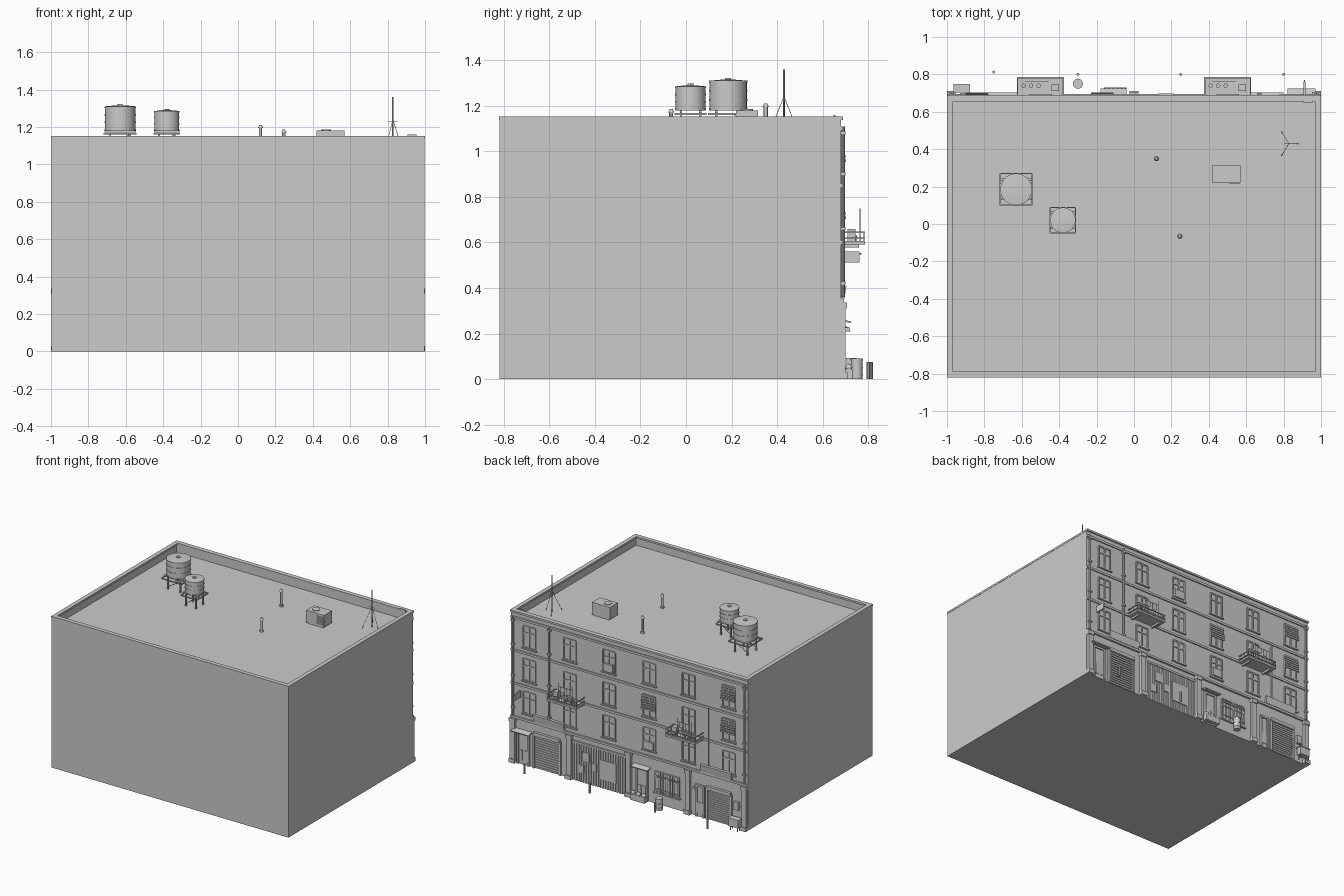
import bpy, bmesh, math
from mathutils import Vector, Matrix

if "Cube" in bpy.data.objects:
    bpy.data.objects.remove(bpy.data.objects["Cube"])

parts = {}
def bm_of(name):
    return parts.setdefault(name, bmesh.new())

def box(name, x0, x1, y0, y1, z0, z1, rx=0):
    c = Vector(((x0+x1)/2, (y0+y1)/2, (z0+z1)/2))
    m = Matrix.Translation(c) @ Matrix.Rotation(rx, 4, 'X') @ Matrix.Diagonal((x1-x0, y1-y0, z1-z0, 1))
    return bmesh.ops.create_cube(bm_of(name), size=1, matrix=m)['verts']

def rod(name, a, b, r, n=8, r2=None):
    a, b = Vector(a), Vector(b)
    d = b - a
    m = Matrix.Translation((a+b)/2) @ d.to_track_quat('Z', 'Y').to_matrix().to_4x4()
    bmesh.ops.create_cone(bm_of(name), cap_ends=True, segments=n, radius1=r,
                          radius2=r if r2 is None else r2, depth=d.length, matrix=m)

W = 0.68       # street wall plane
ROOF = 1.08

# Main block with sunken roof inside the parapet
box('building_body', -0.998, 0.998, -0.818, W, 0, 1.15)
bm = bm_of('building_body')
top = max(bm.faces, key=lambda f: f.calc_center_median().z)
bmesh.ops.inset_region(bm, faces=[top], thickness=0.028)
low = bmesh.ops.extrude_discrete_faces(bm, faces=[top])['faces'][0]
bmesh.ops.translate(bm, verts=low.verts, vec=(0, 0, ROOF-1.15))

# Parapet coping
for y0, y1 in ((-0.82, -0.788), (0.655, 0.69)):
    box('parapet_coping', -1, 1, y0, y1, 1.138, 1.152)
for s in (-1, 1):
    box('parapet_coping', min(s, s*.968), max(s, s*.968), -0.788, 0.655, 1.138, 1.152)

# Facade string courses
for z, p in ((0.345, .014), (0.6, .008), (0.85, .008), (1.1, .008)):
    box('string_course', -0.998, 0.998, W, W+p, z-.008, z+.008)

# Windows: frame, panes, mullions and sill
def window(x, z, w=.1, h=.16, name='window'):
    y = W
    box(name+'_glass', x-w/2, x+w/2, y, y+.002, z-h/2, z+h/2)
    for s in (-1, 0, 1):
        cx = x + s*w/2
        box(name+'_frame', cx-.005, cx+.005, y, y+.009, z-h/2, z+h/2)
    for zz in (-h/2, h*.2, h/2):
        box(name+'_frame', x-w/2, x+w/2, y, y+.008, z+zz-.005, z+zz+.005)
    box(name+'_sill', x-w/2-.012, x+w/2+.012, y, y+.014, z-h/2-.012, z-h/2-.003)

COLS = (-.84, -.5, -.17, .17, .5, .84)
for x in COLS:
    for z in (.975, .725, .475):
        if z == .725 and abs(x) == .5:
            window(x, .705, .1, .18, 'balcony_door')
        else:
            window(x, z)

# Slatted sun blinds over some windows
for x, z in ((-.84, .975), (-.17, .725), (-.84, .725)):
    for i in range(6):
        box('window_blind', x-.06, x+.06, W+.008+.002*i, W+.013+.002*i, z+.068-i*.018, z+.08-i*.018)
# Wall units
for x, z in ((.17, .93), (-.17, .43)):
    box('wall_unit', x-.04, x+.04, W, W+.018, z-.03, z+.03)

# Balconies with railing, brackets, storage and drying rack
for x in (-.5, .5):
    box('balcony_slab', x-.125, x+.125, W, .785, .592, .606)
    for s in (-1, 1):
        box('balcony_bracket', x+s*.09-.006, x+s*.09+.006, W, .76, .578, .592)
    for z in (.618, .645):
        box('balcony_rail', x-.125, x+.125, .779, .785, z-.003, z+.003)
        for s in (-1, 1):
            box('balcony_rail', x+s*.122-.003, x+s*.122+.003, W, .785, z-.003, z+.003)
    for i in range(13):
        bx = x-.122+i*.244/12
        rod('balcony_rail', (bx, .782, .606), (bx, .782, .645), .002, 6)
    box('balcony_storage', x+.06, x+.1, .71, .745, .606, .66)
    for i in range(3):
        rod('plant_pot', (x-.09+i*.04, .74, .606), (x-.09+i*.04, .74, .63), .008, 8, .012)
    for s in (-.08, .04):
        rod('drying_rack', (x+s, .763, .606), (x+s, .763, .75), .002, 6)
    rod('drying_rack', (x-.08, .763, .72), (x+.04, .763, .72), .002, 6)
    box('laundry', x-.06, x-.025, .762, .764, .67, .72)
    box('laundry', x-.01, x+.025, .762, .764, .68, .72)

# Drain pipes with clips
for x in (-.975, .67, .975):
    rod('drain_pipe', (x, W+.009, .36), (x, W+.009, 1.11), .008, 10)
    for z in (.42, .66, .9, 1.08):
        box('pipe_clip', x-.012, x+.012, W, W+.02, z-.006, z+.006)
rod('drain_pipe', (-.67, W+.006, .36), (-.67, W+.006, .85), .005, 8)

# Ground floor pilasters and plinths
for x in (-.975, -.5, 0, .5, .975):
    box('pilaster', x-.02, x+.02, W, .70, 0, .33)
    box('pilaster_base', x-.024, x+.024, W, .71, 0, .03)
    box('pilaster_cap', x-.024, x+.024, W, .706, .31, .337)

# Roller shutters
for x, w, h in ((.69, .22, .26), (-.76, .2, .24)):
    for s in (-1, 1):
        box('shutter_frame', x+s*w/2-.008, x+s*w/2+.008, W, W+.014, 0, h)
    box('shutter_frame', x-w/2, x+w/2, W, W+.02, h-.01, h+.015)
    for i in range(14):
        z = (i+.5)*(h-.01)/14
        box('shutter_slats', x-w/2, x+w/2, W, W+.007, z-.006, z+.006)
# Shop signs
for x in (.67, -.74):
    box('shop_sign', x-.13, x+.13, W+.004, W+.02, .355, .41, -.15)
# Blade sign
box('blade_sign', .905, .917, .69, .762, .512, .56)
rod('blade_sign_arm', (.911, W, .55), (.911, .77, .55), .003, 6)

# Doors
for x in (.89, -.11, -.6):
    w = .09 if x > -.5 else .06
    box('street_door', x-w/2, x+w/2, W, W+.005, 0, .23)
    for s in (-1, 1):
        box('door_frame', x+s*w/2-.007, x+s*w/2+.007, W, W+.014, 0, .24)
        box('door_panel', x+s*w*.22-.013, x+s*w*.22+.013, W, W+.009, .03, .11)
    box('door_frame', x-w/2-.007, x+w/2+.007, W, W+.014, .23, .245)
box('door_canopy', -.18, -.04, W, .725, .25, .258, -.2)
box('door_canopy', .82, .97, W, .725, .25, .258, -.2)

# Corrugated boarding with posters
box('boarding', .025, .475, W, W+.004, 0, .3)
for i in range(22):
    x = .035 + i*.0205
    box('boarding_ribs', x-.005, x+.005, W, W+.01, 0, .29)
box('boarding_rail', .025, .475, W, W+.013, .285, .3)
for x, z, w, h in ((.17, .14, .13, .15), (.36, .2, .06, .07), (.29, .14, .04, .06), (.4, .1, .045, .06)):
    box('poster', x-w/2, x+w/2, W, W+.014, z-h/2, z+h/2)

# Barred shop window
window(-.32, .17, .2, .15, 'shop_window')
for i in range(10):
    x = -.41 + i*.02
    rod('shop_window_bars', (x, W+.012, .09), (x, W+.012, .25), .0025, 6)
for z in (.12, .22):
    rod('shop_window_bars', (-.42, W+.012, z), (-.22, W+.012, z), .0025, 6)

# Street lamp arm on wall
rod('wall_lamp', (-.56, W, .235), (-.56, .712, .225), .003, 6)
rod('wall_lamp', (-.56, .712, .228), (-.56, .712, .21), .004, 10, .01)

# Bollards, barrel, bench and crates
for x, y in ((-.75, .812), (-.3, .80), (.25, .80), (.8, .80)):
    rod('bollard', (x, y, 0), (x, y, .075), .008, 10)
rod('barrel', (-.3, .75, 0), (-.3, .75, .09), .025, 16)
for z in (.02, .05, .085):
    rod('barrel_hoop', (-.3, .75, z-.003), (-.3, .75, z+.003), .027, 16)
box('crate', -.96, -.88, .705, .745, .03, .085)
box('crate_lid', -.964, -.876, .702, .748, .085, .093)
for x in (-.95, -.89):
    for y in (.712, .738):
        rod('crate_leg', (x, y, 0), (x, y, .03), .004, 6)
box('planter', -.16, -.04, .70, .73, 0, .045)
for x in (-.145, -.1, -.055):
    bmesh.ops.create_icosphere(bm_of('planter_shrub'), subdivisions=2, radius=.016,
                               matrix=Matrix.Translation((x, .715, .052)))
box('meter_box', -.93, -.89, W, .70, .14, .2)

# Water tanks on stands
for x, y, r, z1 in ((-.63, .185, .085, 1.31), (-.38, .02, .068, 1.285)):
    rod('water_tank', (x, y, 1.18), (x, y, z1), r*.965, 32)
    for i in range(4):
        z = 1.186 + i*(z1-1.19)/3
        rod('tank_hoop', (x, y, z-.004), (x, y, z+.004), r, 32)
    rod('tank_lid', (x, y, z1), (x, y, z1+.005), r*.98, 32, r*.3)
    rod('tank_hatch', (x, y, z1), (x, y, z1+.012), .013, 12)
    for s in (-1, 1):
        o = s*r*.62
        box('tank_stand_beam', x-r, x+r, y+o-.005, y+o+.005, 1.17, 1.18)
        box('tank_stand_beam', x-r, x+r, y+s*r-.003, y+s*r+.003, 1.16, 1.168)
        box('tank_stand_beam', x+s*r-.003, x+s*r+.003, y-r, y+r, 1.16, 1.168)
        for t in (-1, 1):
            q = t*r*.62
            box('tank_stand_leg', x+o-.005, x+o+.005, y+q-.005, y+q+.005, ROOF, 1.175)
        rod('tank_stand_brace', (x-r*.6, y+o, 1.1), (x+r*.6, y+o, 1.16), .0025, 6)

# Rooftop vents
for x, y, z in ((.12, .35, 1.21), (.245, -.065, 1.185)):
    rod('roof_vent', (x, y, ROOF), (x, y, z-.012), .009, 12)
    rod('roof_vent_cap', (x, y, z-.015), (x, y, z), .014, 12, .007)
    rod('roof_vent_base', (x, y, ROOF), (x, y, ROOF+.012), .014, 12)

# Rooftop cooling unit
box('cooling_unit', .42, .57, .22, .315, ROOF+.008, 1.18)
box('cooling_unit_skid', .43, .56, .225, .31, ROOF, ROOF+.01)
rod('cooling_fan', (.47, .268, 1.18), (.47, .268, 1.185), .027, 20)
for i in range(5):
    box('cooling_vent', .51, .565, .213, .22, 1.1+i*.014, 1.107+i*.014)

# Mast antenna with stays
A = (.828, .43)
rod('antenna_mast', (*A, ROOF), (*A, 1.36), .0035, 8)
rod('antenna_bar', (A[0]-.025, A[1], 1.23), (A[0]+.025, A[1], 1.23), .002, 6)
for dx, dy in ((-.04, .065), (-.04, -.065), (.05, 0)):
    rod('antenna_stay', (*A, 1.24), (A[0]+dx, A[1]+dy, ROOF), .0015, 6)
# Parapet conduit
box('parapet_conduit', .905, .955, .648, .656, 1.145, 1.16)

for name, b in parts.items():
    me = bpy.data.meshes.new(name)
    bmesh.ops.recalc_face_normals(b, faces=b.faces)
    b.to_mesh(me)
    b.free()
    ob = bpy.data.objects.new(name, me)
    bpy.context.collection.objects.link(ob)
    if any(k in name for k in ('tank_', 'water', 'barrel', 'pipe', 'vent', 'bollard', 'shrub')):
        bpy.context.view_layer.objects.active = ob
        ob.select_set(True)
        bpy.ops.object.shade_smooth_by_angle()
        ob.select_set(False)
